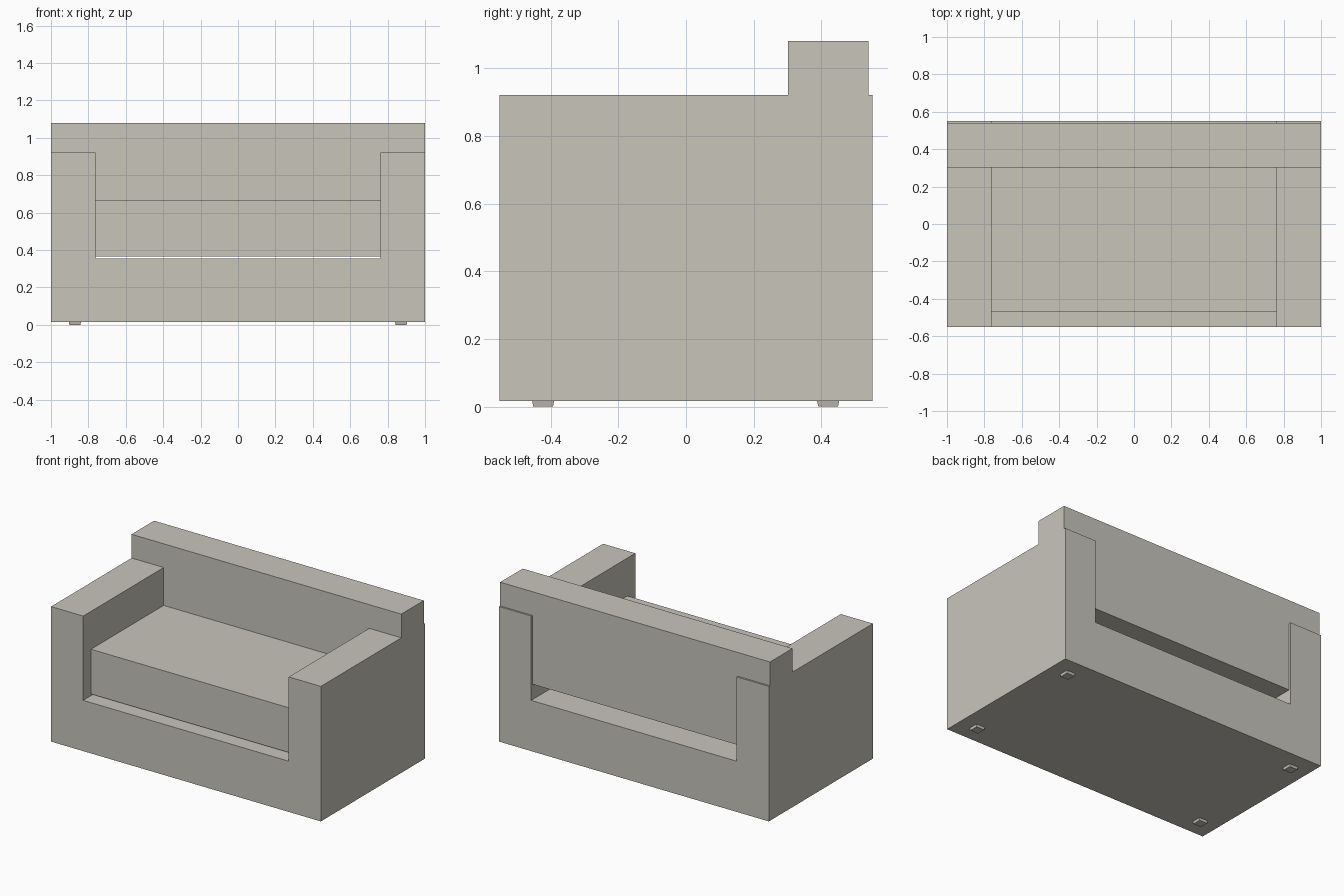
import bpy
import bmesh

cube = bpy.data.objects.get("Cube")
if cube:
    bpy.data.objects.remove(cube, do_unlink=True)

# One warm grey upholstery colour for everything
COLOUR = (0.58, 0.56, 0.50, 1.0)
fabric = bpy.data.materials.new("warm_grey")
fabric.use_nodes = True
fabric.diffuse_color = COLOUR
bsdf = next(n for n in fabric.node_tree.nodes if n.type == 'BSDF_PRINCIPLED')
bsdf.inputs["Base Color"].default_value = COLOUR
bsdf.inputs["Roughness"].default_value = 0.8

# Main dimensions
HALF_W, INNER, HALF_D = 1.0, 0.762, 0.551
FLOOR, DECK, ARM_TOP = 0.016, 0.356, 0.921
BACK_FRONT, BACK_REAR, BACK_LOW, BACK_TOP = 0.301, 0.539, 0.46, 1.08


def finish(name, bm):
    bmesh.ops.recalc_face_normals(bm, faces=bm.faces)
    mesh = bpy.data.meshes.new(name)
    bm.to_mesh(mesh)
    bm.free()
    mesh.materials.append(fabric)
    obj = bpy.data.objects.new(name, mesh)
    bpy.context.collection.objects.link(obj)
    return obj


def extrude_profile(name, half, y0, y1):
    """Mirror a half outline (x, z) across x = 0 and extrude it along y."""
    outline = half + [(-x, z) for x, z in reversed(half)]
    bm = bmesh.new()
    face = bm.faces.new([bm.verts.new((x, y0, z)) for x, z in outline])
    new = bmesh.ops.extrude_face_region(bm, geom=[face])["geom"]
    verts = [g for g in new if isinstance(g, bmesh.types.BMVert)]
    bmesh.ops.translate(bm, verts=verts, vec=(0, y1 - y0, 0))
    return finish(name, bm)


def foot(name, x, y):
    """Low square foot, slightly narrower at the floor."""
    bm = bmesh.new()
    bmesh.ops.create_cube(bm, size=1)
    for v in bm.verts:
        half = 0.0325 if v.co.z > 0 else 0.029
        v.co = (x + 2 * v.co.x * half, y + 2 * v.co.y * half,
                FLOOR if v.co.z > 0 else 0)
    return finish(name, bm)


# U-shaped body: base and both arms
extrude_profile("base_and_arms",
                [(HALF_W, FLOOR), (HALF_W, ARM_TOP), (INNER, ARM_TOP), (INNER, DECK)],
                -HALF_D, HALF_D)

# T-shaped backrest, hanging between the arms and resting on their tops
extrude_profile("backrest",
                [(INNER, BACK_LOW), (INNER, ARM_TOP), (HALF_W, ARM_TOP), (HALF_W, BACK_TOP)],
                BACK_FRONT, BACK_REAR)

# Seat cushion, just clear of the base
extrude_profile("seat_cushion", [(INNER, 0.367), (INNER, 0.667)], -0.468, BACK_FRONT)

# Four feet
for side, x in (("left", 0.872), ("right", -0.872)):
    for end, y in (("front", -0.422), ("back", 0.42)):
        foot(f"{end}_{side}_foot", x, y)
